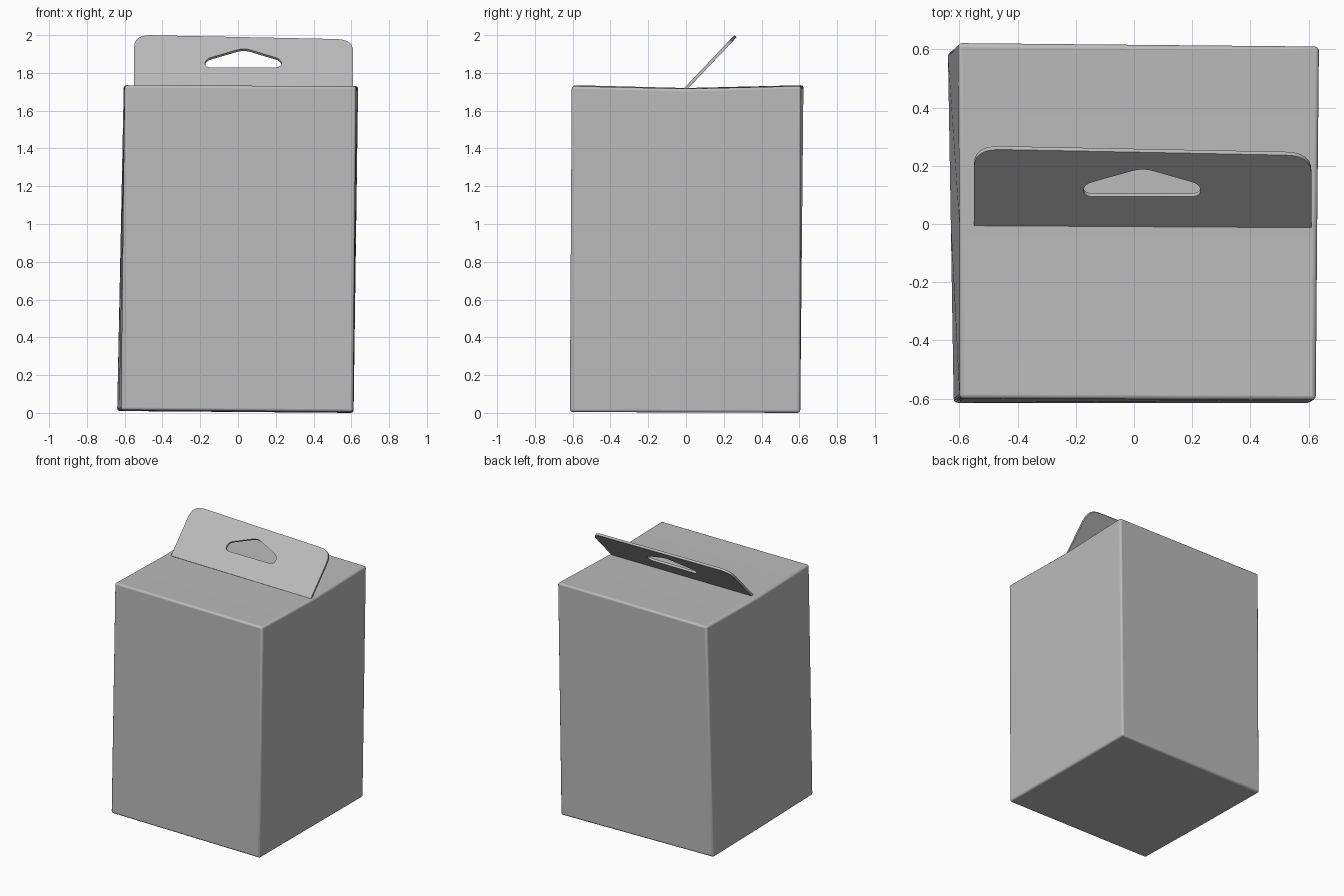
import bpy, bmesh, math
from mathutils import Vector, Matrix

cube = bpy.data.objects.get("Cube")
if cube:
    bpy.data.objects.remove(cube, do_unlink=True)

grey = bpy.data.materials.new("plain grey card")
grey.use_nodes = True
colour = (0.5, 0.5, 0.5, 1)
grey.diffuse_color = colour
grey.node_tree.nodes["Principled BSDF"].inputs["Base Color"].default_value = colour


def select_only(obj):
    bpy.ops.object.select_all(action="DESELECT")
    obj.select_set(True)
    bpy.context.view_layer.objects.active = obj


def rounded(points, radii, steps=6):
    """Closed outline with each corner replaced by a soft arc."""
    out = []
    for i, p in enumerate(points):
        p = Vector(p)
        before, after = Vector(points[i - 1]), Vector(points[(i + 1) % len(points)])
        r = radii[i]
        if not r:
            out.append(p)
            continue
        a = p + (before - p).normalized() * r
        b = p + (after - p).normalized() * r
        for k in range(steps + 1):
            t = k / steps
            out.append(a * (1 - t) ** 2 + p * 2 * t * (1 - t) + b * t * t)
    return out


# Carton body: three sections from front to back, slightly skewed and sagging at the flap
sections = [
    [(-0.62, -0.615, 0.015), (0.61, -0.615, 0.005), (0.625, -0.605, 1.73), (-0.60, -0.60, 1.735)],
    [(-0.63, 0, 0.01), (0.61, 0, 0.002), (0.63, 0, 1.716), (-0.60, 0, 1.72)],
    [(-0.64, 0.59, 0.01), (0.612, 0.605, 0), (0.636, 0.61, 1.73), (-0.605, 0.622, 1.735)],
]
bm = bmesh.new()
rings = [[bm.verts.new(p) for p in section] for section in sections]
for near, far in zip(rings, rings[1:]):
    for i in range(4):
        j = (i + 1) % 4
        bm.faces.new((near[i], near[j], far[j], far[i]))
bm.faces.new(rings[0])
bm.faces.new(reversed(rings[-1]))
bmesh.ops.recalc_face_normals(bm, faces=bm.faces)
mesh = bpy.data.meshes.new("carton_body")
bm.to_mesh(mesh)
bm.free()
body = bpy.data.objects.new("carton_body", mesh)
bpy.context.collection.objects.link(body)
mesh.materials.append(grey)
bevel = body.modifiers.new("soft_edges", "BEVEL")
bevel.width = 0.014
bevel.segments = 3
bevel.limit_method = "ANGLE"
select_only(body)
bpy.ops.object.shade_smooth_by_angle(angle=math.radians(35))

# Hang tab: flat outline with a pointed slot, tilted backwards
tab_outline = rounded(
    [(-0.55, 0), (0.61, -0.01), (0.61, 0.35), (-0.55, 0.383)], [0, 0, 0.09, 0.09])
slot_outline = rounded(
    [(-0.175, 0.145), (0.23, 0.145), (0.23, 0.205), (0.03, 0.288), (-0.175, 0.205)],
    [0.035, 0.035, 0.035, 0.04, 0.035])
curve = bpy.data.curves.new("hang_tab", "CURVE")
curve.dimensions = "2D"
curve.fill_mode = "BOTH"
curve.extrude = 0.008
for outline in (tab_outline, slot_outline):
    spline = curve.splines.new("POLY")
    spline.points.add(len(outline) - 1)
    for point, co in zip(spline.points, outline):
        point.co = (co.x, co.y, 0, 1)
    spline.use_cyclic_u = True
curve.materials.append(grey)
tab = bpy.data.objects.new("hang_tab", curve)
bpy.context.collection.objects.link(tab)
tab.matrix_world = Matrix.Translation((0, 0, 1.718)) @ Matrix.Rotation(math.radians(46.5), 4, "X")
select_only(tab)
bpy.ops.object.convert(target="MESH")
tab = bpy.context.object
bm = bmesh.new()
bm.from_mesh(tab.data)
bmesh.ops.remove_doubles(bm, verts=bm.verts, dist=0.0001)
bmesh.ops.recalc_face_normals(bm, faces=bm.faces)
bm.to_mesh(tab.data)
bm.free()
bpy.ops.object.shade_smooth_by_angle(angle=math.radians(35))
